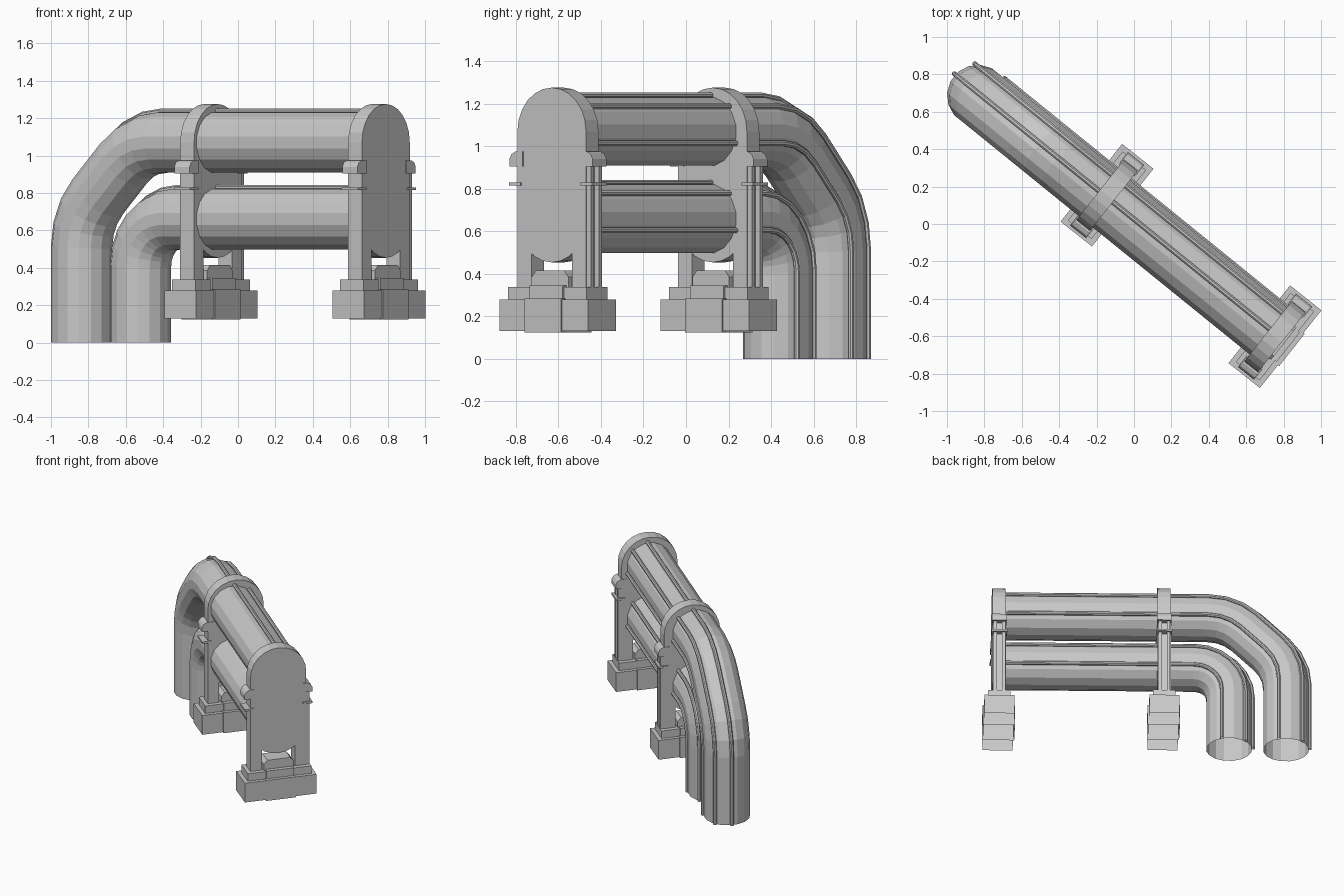
import bpy, bmesh, math
from mathutils import Vector, Matrix

cube = bpy.data.objects.get("Cube")
if cube:
    bpy.data.objects.remove(cube, do_unlink=True)

grey = bpy.data.materials.new("plain_grey")
grey.use_nodes = True
grey.diffuse_color = (0.58, 0.58, 0.58, 1)
grey.node_tree.nodes["Principled BSDF"].inputs["Base Color"].default_value = (0.58, 0.58, 0.58, 1)

# Everything is built along local x, then turned on plan
TURN = Matrix.Rotation(math.radians(-39), 4, 'Z')


def finish(name, bm, place):
    mesh = bpy.data.meshes.new(name)
    bm.to_mesh(mesh)
    bm.free()
    mesh.materials.append(grey)
    obj = bpy.data.objects.new(name, mesh)
    bpy.context.collection.objects.link(obj)
    obj.matrix_world = TURN @ place
    return obj


def prism(name, profile, half, place, x=0.0, hollow=False):
    """Extrude a (y, z) outline along x; hollow leaves the underside open."""
    bm = bmesh.new()
    face = bm.faces.new([bm.verts.new((x - half, y, z)) for y, z in profile])
    new = bmesh.ops.extrude_face_region(bm, geom=[face])["geom"]
    bmesh.ops.translate(bm, vec=(2 * half, 0, 0),
                        verts=[v for v in new if isinstance(v, bmesh.types.BMVert)])
    bmesh.ops.recalc_face_normals(bm, faces=bm.faces)
    if hollow:
        under = [f for f in bm.faces if f.normal.z < -0.9]
        bmesh.ops.delete(bm, geom=under, context='FACES')
    return finish(name, bm, place)


def rect(y0, y1, z0, z1):
    return [(y0, z0), (y1, z0), (y1, z1), (y0, z1)]


def fillet(corners, r, steps):
    """Round the inner corners of an (x, z) path."""
    pts = [Vector(c) for c in corners]
    path = [pts[0]]
    for prev, c, nxt in zip(pts, pts[1:], pts[2:]):
        a, b = (prev - c).normalized(), (nxt - c).normalized()
        half = math.acos(a.dot(b)) / 2
        centre = c + (a + b).normalized() * r / math.sin(half)
        start = c + a * r / math.tan(half) - centre
        # pipes run towards -x then down, so every bend turns the same way
        sweep_angle = math.pi - 2 * half
        for k in range(steps + 1):
            t = sweep_angle * k / steps
            path.append(centre + Vector((start.x * math.cos(t) - start.y * math.sin(t),
                                         start.x * math.sin(t) + start.y * math.cos(t))))
    return path + [pts[-1]]


def sweep(name, path, radius, sides, out=0.0, side=0.0):
    """Tube along a path, offset outwards and sideways, open at its foot."""
    bm = bmesh.new()
    rings = []
    for i, p in enumerate(path):
        t0 = (p - path[max(i - 1, 0)]).normalized()
        t1 = (path[min(i + 1, len(path) - 1)] - p).normalized()
        t = (t0 + t1).normalized()
        n = Vector((t.y, -t.x)) / max(t.dot(t1), t.dot(t0))
        ring = []
        for k in range(sides):
            a = math.tau * (k + 0.5) / sides
            q = p + n * (out + radius * math.cos(a))
            ring.append(bm.verts.new((q.x, side + radius * math.sin(a), q.y)))
        rings.append(ring)
    for r0, r1 in zip(rings, rings[1:]):
        for k in range(sides):
            j = (k + 1) % sides
            bm.faces.new((r0[k], r0[j], r1[j], r1[k]))
    bm.faces.new(rings[0])
    bmesh.ops.recalc_face_normals(bm, faces=bm.faces)
    return finish(name, bm, Matrix.Translation((0, 0.008, 0)))


# Pipes, each with three thin conduits on its top and back
UPPER, LOWER, R = 1.07, 0.66, 0.164
paths = {
    "upper_pipe": fillet([(0.96, UPPER), (-0.682, UPPER), (-1.082, 0.67), (-1.082, 0)], 0.38, 3),
    "lower_pipe": fillet([(0.96, LOWER), (-0.677, LOWER), (-0.677, 0)], 0.25, 6),
}
for name, path in paths.items():
    sweep(name, path, R, 16)
    for i, deg in enumerate((4, 46, 109)):
        a = math.radians(deg)
        sweep(f"{name}_conduit_{i + 1}", path, 0.014, 8, 0.17 * math.cos(a), 0.17 * math.sin(a))


# Supports
def support(label, x, y):
    place = Matrix.Translation((x, y, 0)) @ Matrix.Rotation(math.radians(0.6), 4, 'Z')

    # capsule-shaped collar around both pipes
    r, n = 0.206, 12
    arc = [(r * math.cos(math.pi * k / n), r * math.sin(math.pi * k / n)) for k in range(n + 1)]
    capsule = [(c, UPPER + s) for c, s in arc] + [(-c, LOWER - s) for c, s in arc]
    prism(label + "_collar", capsule, 0.047, place)

    # stepped footing with a thicker middle and a saddle
    prism(label + "_footing", rect(-0.265, 0.265, 0.13, 0.28), 0.107, place, hollow=True)
    prism(label + "_footing_middle", rect(-0.11, 0.11, 0.125, 0.285), 0.115, place, hollow=True)
    prism(label + "_plinth", rect(-0.235, 0.235, 0.28, 0.338), 0.08, place)
    prism(label + "_plinth_middle", rect(-0.1, 0.1, 0.28, 0.345), 0.09, place)
    prism(label + "_saddle", [(-0.11, 0.33), (0.11, 0.33), (0.11, 0.385), (0.085, 0.415),
                              (-0.085, 0.415), (-0.11, 0.385)], 0.06, place)

    for s, end in ((-1, "right"), (1, "left")):
        def part(name, outline, half, dx=0.0):
            prism(f"{label}_{end}_{name}", [(s * v, z) for v, z in outline], half, place, dx)
        part("post", rect(0.122, 0.206, 0.33, 0.93), 0.047)
        part("plate", rect(0.18, 0.25, 0.815, 0.83), 0.056)
        part("cap", [(0.17, 0.905), (0.25, 0.905), (0.25, 0.94), (0.238, 0.963),
                     (0.215, 0.975), (0.17, 0.975)], 0.052)

    # cable rails on the back post
    for i, dx in enumerate((-0.03, 0.03)):
        prism(f"{label}_rail_{i + 1}", rect(0.2, 0.232, 0.33, 0.91), 0.012, place, dx)


support("middle_support", -0.209, 0.029)
support("end_support", 0.965, 0.006)
